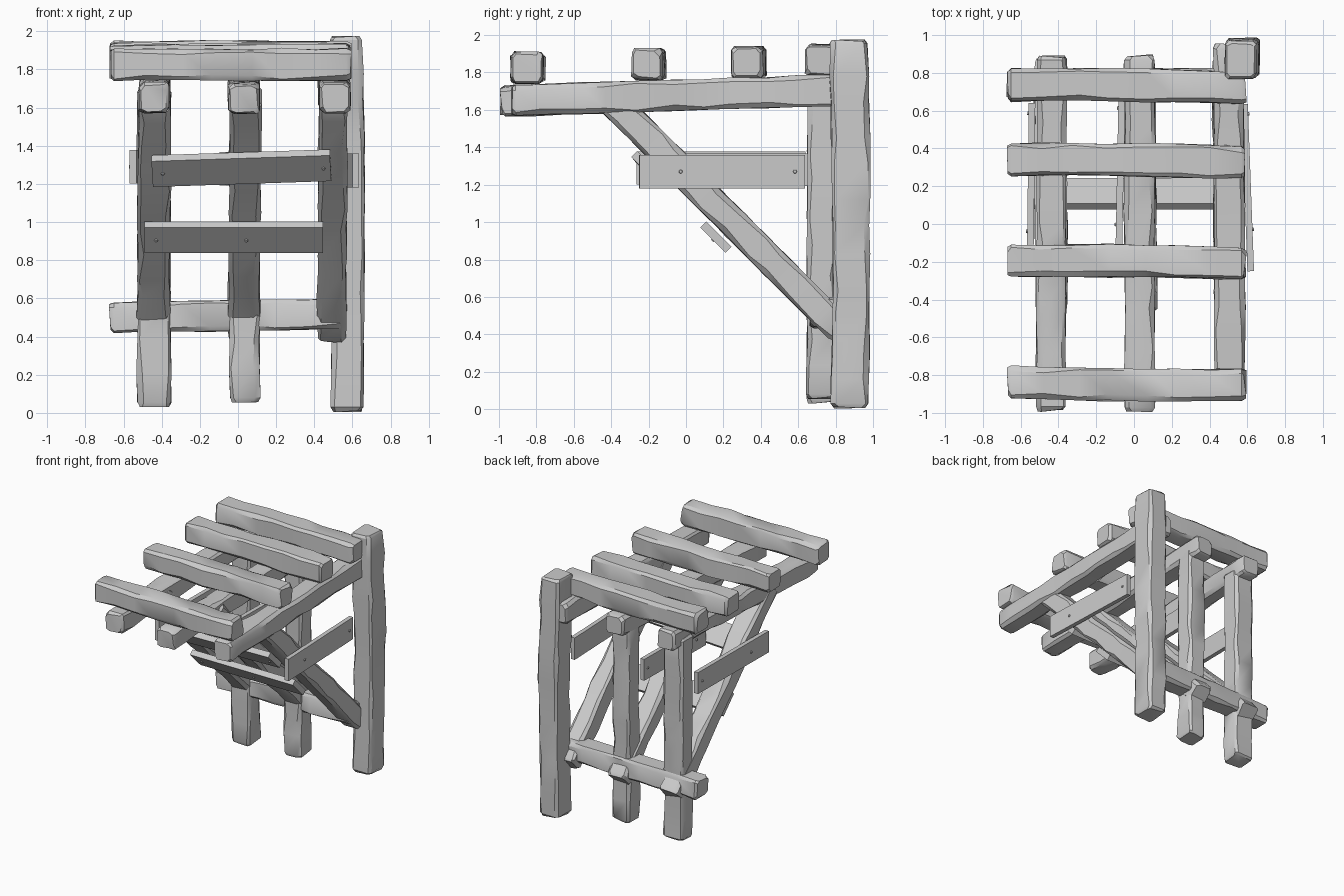
import bpy, bmesh, random
from math import radians
from mathutils import Vector, Matrix

if "Cube" in bpy.data.objects:
    bpy.data.objects.remove(bpy.data.objects["Cube"])

random.seed(7)


def finish(bm, name, angle=32):
    bmesh.ops.recalc_face_normals(bm, faces=bm.faces)
    me = bpy.data.meshes.new(name)
    bm.to_mesh(me)
    bm.free()
    ob = bpy.data.objects.new(name, me)
    bpy.context.collection.objects.link(ob)
    bpy.ops.object.select_all(action='DESELECT')
    ob.select_set(True)
    bpy.context.view_layer.objects.active = ob
    bpy.ops.object.shade_smooth_by_angle(angle=radians(angle))
    return ob


# Hand-hewn timber: worn eight-sided section lofted along a slightly bowed axis
def timber(name, p0, p1, w, h, side=(1, 0, 0), bow=(0, 0)):
    p0, p1, u = Vector(p0), Vector(p1), Vector(side)
    d = (p1 - p0).normalized()
    v = d.cross(u).normalized()
    length = (p1 - p0).length
    n = max(6, int(length / 0.16))
    cap = 0.02 / length
    ts = [0, cap] + [i / n + random.uniform(-.02, .02) for i in range(1, n)] + [1 - cap, 1]
    bm = bmesh.new()
    rings = []
    for i, t in enumerate(ts):
        end = i in (0, len(ts) - 1)
        k = 0.84 if end else random.uniform(0.95, 1.01)
        arc = 4 * t * (1 - t)
        c = p0 + d * (length * t) + u * (bow[0] * arc) + v * (bow[1] * arc)
        ring = []
        for sx, sy in ((1, 1), (-1, 1), (-1, -1), (1, -1)):
            a, b = random.uniform(.01, .032), random.uniform(.01, .032)
            x = sx * (w / 2 * k + random.uniform(-.005, .004))
            y = sy * (h / 2 * k + random.uniform(-.005, .004))
            pair = [(x, y - sy * b), (x - sx * a, y)]
            if sx * sy < 0:
                pair.reverse()
            skew = random.uniform(-.008, .008) if end else 0
            ring += [bm.verts.new(c + u * px + v * py + d * skew) for px, py in pair]
        rings.append(ring)
    for r, s in zip(rings, rings[1:]):
        for j in range(8):
            bm.faces.new((r[j], r[(j + 1) % 8], s[(j + 1) % 8], s[j]))
    bm.faces.new(rings[0])
    bm.faces.new(rings[-1])
    return finish(bm, name)


# Sawn plank between two points, with nail heads on its outer face
def plank(name, p0, p1, width, thick, normal, nails=()):
    p0, p1, nrm = Vector(p0), Vector(p1), Vector(normal).normalized()
    d = (p1 - p0).normalized()
    s = nrm.cross(d).normalized()
    nrm = d.cross(s)
    rot = Matrix((d, s, nrm)).transposed().to_4x4()
    bm = bmesh.new()
    bmesh.ops.create_cube(bm, size=1, matrix=Matrix.Translation((p0 + p1) / 2) @ rot
                          @ Matrix.Diagonal(((p1 - p0).length, width, thick, 1)))
    finish(bm, name)
    for i, t in enumerate(nails):
        bm = bmesh.new()
        pos = p0.lerp(p1, t) + nrm * thick / 2
        bmesh.ops.create_cone(bm, cap_ends=True, segments=8, radius1=.013, radius2=.008,
                              depth=.014, matrix=Matrix.Translation(pos) @ rot)
        finish(bm, f"{name}_nail_{i + 1}")


# Upright posts
timber("tall_post", (.572, .875, .01), (.565, .868, 1.975), .175, .205, bow=(.008, .012))
timber("left_post", (-.44, .725, .035), (-.44, .73, 1.7), .18, .165)
timber("middle_post", (.035, .725, .06), (.035, .73, 1.7), .16, .165)

# Roof beams running front to back, rising slightly
timber("left_beam", (-.44, -.985, 1.65), (-.435, .89, 1.705), .16, .165)
timber("middle_beam", (.03, -.99, 1.645), (.03, .89, 1.705), .165, .165)
timber("right_beam", (.51, -.93, 1.65), (.5, .95, 1.71), .165, .17)

# Roof slats and lower cross rail
for i, (y, z) in enumerate(((-.84, 1.825), (-.2, 1.845), (.335, 1.855), (.73, 1.865))):
    timber(f"roof_slat_{i + 1}", (-.67, y + .005, z), (.588, y - .01, z), .175, .17,
           side=(0, 1, 0), bow=(-.01 if i == 0 else .008, 0))
timber("lower_rail", (-.67, .74, .5), (.55, .745, .52), .165, .165, side=(0, 1, 0))

# Diagonal braces
for name, x, w in (("left", -.435, .175), ("middle", .04, .17), ("right", .5, .155)):
    timber(f"{name}_brace", (x, -.42, 1.67), (x - .01, .83, .42), w, .16)

# Side planks tying each post to its brace
plank("right_side_plank", (.618, -.25, 1.27), (.585, .635, 1.27), .18, .035, (1, 0, 0), (.25, .94))
plank("left_side_plank", (-.55, -.265, 1.29), (-.54, .64, 1.29), .175, .035, (-1, 0, 0), (.25, .94))
plank("middle_side_plank", (-.08, -.12, 1.28), (-.065, .66, 1.28), .175, .035, (-1, 0, 0), (.15, .94))

# Front planks nailed under the braces
plank("upper_front_plank", (-.45, -.185, 1.267), (.485, -.21, 1.298), .19, .045,
      (0, -1, -1), (.06, .96))
plank("lower_front_plank", (-.49, .16, .92), (.445, .16, .92), .19, .045,
      (0, -1, -1), (.065, .57))
